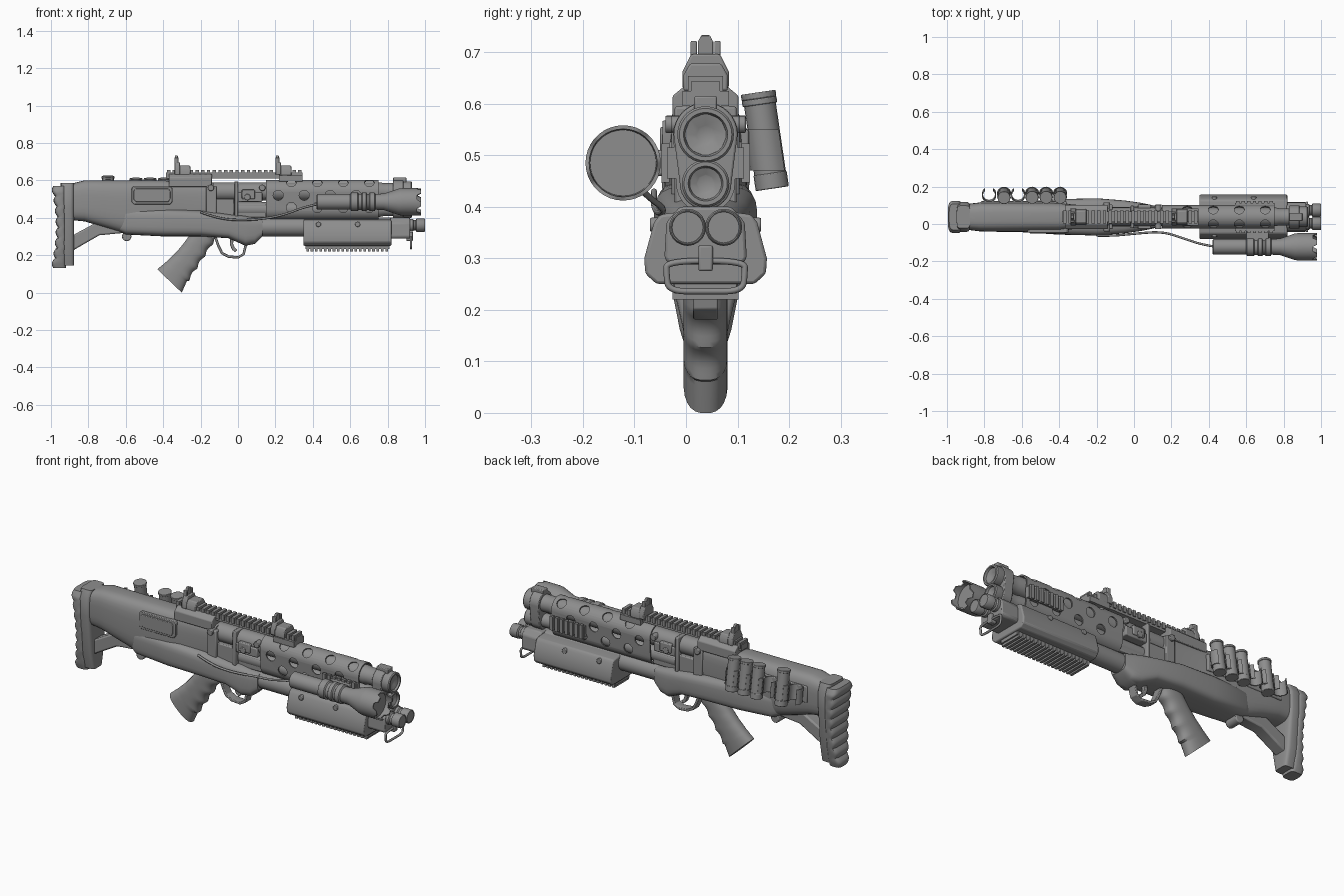
import bpy, bmesh
from math import sin, cos, pi, radians, atan2
from mathutils import Vector

if "Cube" in bpy.data.objects:
    bpy.data.objects.remove(bpy.data.objects["Cube"])

CY = 0.038  # centre plane of the gun
steel = bpy.data.materials.new("dark_steel")
steel.diffuse_color = (.27, .27, .27, 1)
steel.use_nodes = True
steel.node_tree.nodes["Principled BSDF"].inputs["Base Color"].default_value = steel.diffuse_color


def smooth(ob, angle=35):
    bpy.ops.object.select_all(action='DESELECT')
    ob.select_set(True)
    bpy.context.view_layer.objects.active = ob
    bpy.ops.object.shade_smooth_by_angle(angle=radians(angle))


def finish(name, bm, bevel=0.0):
    bmesh.ops.recalc_face_normals(bm, faces=bm.faces)
    me = bpy.data.meshes.new(name)
    bm.to_mesh(me)
    bm.free()
    me.materials.append(steel)
    ob = bpy.data.objects.new(name, me)
    bpy.context.collection.objects.link(ob)
    smooth(ob)
    if bevel:
        m = ob.modifiers.new("bevel", 'BEVEL')
        m.width, m.segments, m.limit_method = bevel, 2, 'ANGLE'
    return ob


def skin(bm, rings, caps=True):
    vs = [[bm.verts.new(p) for p in r] for r in rings]
    n = len(vs[0])
    for a, b in zip(vs, vs[1:]):
        for i in range(n):
            bm.faces.new((a[i], a[(i + 1) % n], b[(i + 1) % n], b[i]))
    if caps:
        bm.faces.new(vs[0])
        bm.faces.new(vs[-1])


def loft(name, rings, bevel=0.0):
    bm = bmesh.new()
    skin(bm, rings)
    return finish(name, bm, bevel)


def prism(name, pts, a0, a1, axis='y', bevel=0.0):
    f = {'x': lambda u, v, a: (a, u, v), 'y': lambda u, v, a: (u, a, v), 'z': lambda u, v, a: (u, v, a)}[axis]
    return loft(name, [[f(u, v, a) for u, v in pts] for a in (a0, a1)], bevel)


def mirrored(half):
    return [(CY + y, z) for y, z in half] + [(CY - y, z) for y, z in reversed(half)]


def boxes(name, items, bevel=0.0):
    bm = bmesh.new()
    for x0, x1, y0, y1, z0, z1 in items:
        skin(bm, [[(x, y0, z0), (x, y1, z0), (x, y1, z1), (x, y0, z1)] for x in (x0, x1)])
    return finish(name, bm, bevel)


def lathe(name, prof, y, z, seg=28):
    return loft(name, [[(x, y + r * cos(2 * pi * i / seg), z + r * sin(2 * pi * i / seg)) for i in range(seg)]
                       for x, r in prof])


def add_cyl(bm, p0, p1, r, seg=20):
    p0, p1 = Vector(p0), Vector(p1)
    q = (p1 - p0).to_track_quat('Z', 'Y')
    skin(bm, [[p + q @ Vector((r * cos(2 * pi * i / seg), r * sin(2 * pi * i / seg), 0)) for i in range(seg)]
              for p in (p0, p1)])


def cyl(name, p0, p1, r, seg=20, bevel=0.0):
    bm = bmesh.new()
    add_cyl(bm, p0, p1, r, seg)
    return finish(name, bm, bevel)


def oval(h1, h2, p, n=28):  # superellipse outline
    s = lambda v: abs(v) ** (2 / p) * (1 if v >= 0 else -1)
    return [(h1 * s(cos(2 * pi * (i + .5) / n)), h2 * s(sin(2 * pi * (i + .5) / n))) for i in range(n)]


def body(name, secs, p):  # loft along x from (x, z0, z1, half width)
    return loft(name, [[(x, CY + u, (z0 + z1) / 2 + v) for u, v in oval(w, (z1 - z0) / 2, p)] for x, z0, z1, w in secs])


def ribbon(name, pts, t, hw, bevel=0.003):  # flat strap following an x-z path
    P = [Vector(p) for p in pts]
    A, B = [], []
    for i, p in enumerate(P):
        d = (P[min(i + 1, len(P) - 1)] - P[max(i - 1, 0)]).normalized()
        n = Vector((-d.y, d.x)) * t / 2
        A.append(tuple(p + n))
        B.append(tuple(p - n))
    return prism(name, A + B[::-1], CY - hw, CY + hw, 'y', bevel)


def wire(name, pts, r, cyclic=False):
    cu = bpy.data.curves.new(name, 'CURVE')
    cu.dimensions, cu.bevel_depth, cu.bevel_resolution = '3D', r, 2
    cu.materials.append(steel)
    sp = cu.splines.new('NURBS')
    sp.points.add(len(pts) - 1)
    for q, p in zip(sp.points, pts):
        q.co = (*p, 1)
    sp.order_u, sp.use_cyclic_u, sp.use_endpoint_u = 3, cyclic, not cyclic
    bpy.context.collection.objects.link(bpy.data.objects.new(name, cu))


# stock, receiver and lower frame
body("stock_body", [(-.92, .39, .575, .066), (-.82, .38, .6, .078), (-.72, .35, .6, .08), (-.62, .32, .6, .08),
                    (-.4, .33, .6, .078), (-.33, .36, .592, .066), (-.13, .38, .588, .058)], 3.5)
body("lower_frame", [(-.64, .33, .43, .06), (-.6, .31, .45, .082), (-.4, .30, .45, .095), (-.2, .3, .44, .1),
                     (-.05, .29, .42, .088), (.04, .25, .41, .075), (.09, .26, .40, .065), (.13, .3, .39, .055)], 4)
ribbon("stock_strut", [(-.9, .255), (-.84, .29), (-.75, .34), (-.6, .355)], .07, .035, .008)
cyl("sling_knob", (-.595, CY - .04, .3), (-.595, CY + .04, .3), .025, bevel=.005)

# butt pad with scalloped back
pad = []
N, width = 56, [(.13, .04), (.16, .05), (.24, .066), (.45, .086), (.54, .086), (.57, .07)]
for i in range(N + 1):
    t = i / N
    z = .13 + .44 * t
    w = next(a[1] + (b[1] - a[1]) * (z - a[0]) / (b[0] - a[0]) for a, b in zip(width, width[1:]) if z <= b[0] + 1e-6)
    x0 = -.988 + .025 * sin(pi * t) - .012 * abs(sin(8 * pi * t))
    pad.append([((x0 - .92) / 2 + u, CY + v, z) for u, v in oval((-.92 - x0) / 2, w, 4, 20)])
loft("butt_pad", pad)
loft("butt_plate", [[(-.912 + u, CY + v, z) for u, v in oval(.036, w, 5, 20)]
                    for z, w in [(.145, .04), (.24, .062), (.45, .081), (.54, .081), (.585, .06)]])

# ejection port cover on the near side
for nm, d, y in (("port_frame", 0, -.046), ("port_cover", .012, -.05)):
    prism(nm, [(-.57 + d, .485 + d), (-.555 + d, .472 + d), (-.36 - d, .472 + d), (-.35 - d, .49 + d),
               (-.35 - d, .555 - d), (-.36 - d, .567 - d), (-.56 + d, .567 - d), (-.57 + d, .555 - d)], y, 0, 'y', .003)

# pistol grip with finger grooves
rings = []
for i in range(33):
    t = i / 32
    L = Vector((-.25, .32)).lerp(Vector((-.432, .125)), t)
    R = Vector((-.11, .29)).lerp(Vector((-.3, -.001)), t)
    d = (R - L).normalized()
    L += d * .012 * sin(pi * t)
    R -= d * (.012 * abs(cos(4.5 * pi * t)) if t < .8 else .012 * (1 - t) / .2)
    c, h = (L + R) / 2, (R - L) / 2
    rings.append([(c.x + h.x * u, CY + v, c.y + h.y * u) for u, v in oval(1, .043, 2.5, 24)])
loft("pistol_grip", rings)

# trigger and guard
ribbon("trigger_guard", [(-.125, .31), (-.105, .25), (-.085, .21), (-.05, .192), (0, .188), (.03, .205), (.045, .27)], .014, .024)
ribbon("trigger", [(-.03, .31), (-.035, .26), (-.025, .235), (-.01, .222)], .018, .012)

# twin barrels with hollow muzzles
for nm, z, r in (("upper_barrel", .54, .055), ("lower_barrel", .445, .046)):
    lathe(nm, [(-.2, r - .006), (.76, r - .006), (.78, r - .01), (.84, r - .01), (.87, r), (.925, r), (.93, r - .004),
               (.93, r - .012), (.91, r - .018)], CY, z)
    lathe(nm + "_bore", [(.9, r - .012), (.92, r - .013), (.913, .018), (.912, .016)], CY, z, 8)
stadium = lambda r0, r1, n=16: ([(CY + r0 * cos(pi * i / n), .54 + r0 * sin(pi * i / n)) for i in range(n + 1)] +
                                [(CY - r1 * cos(pi * i / n), .445 - r1 * sin(pi * i / n)) for i in range(n + 1)])
prism("barrel_clamp", stadium(.062, .05), .83, .885, 'x', .004)
boxes("clamp_block", [(.83, .9, CY - .022, CY + .022, .585, .615)], .004)

# perforated heat shield, cut before shading so hole edges stay sharp
out, inn = stadium(.063, .057), stadium(.056, .05)
bm = bmesh.new()
skin(bm, [[(x, y, z) for y, z in s] for x, s in ((.15, out), (.75, out), (.75, inn), (.15, inn), (.15, out))], False)
bmesh.ops.remove_doubles(bm, verts=bm.verts, dist=1e-5)
shield = finish("heat_shield", bm)
bm = bmesh.new()
for s in (-1, 1):
    for k in range(4):
        for x, z, a in ((.285, .54, 50), (.215, .52, 0), (.285, .455, 0)):
            d = Vector((0, s * cos(radians(a)), sin(radians(a))))
            c = Vector((x + .139 * k, CY, z))
            add_cyl(bm, c + d * .04, c + d * .09, .027, 18)
cutter = finish("shield_hole_cutter", bm)
m = shield.modifiers.new("holes", 'BOOLEAN')
m.operation, m.object, m.solver = 'DIFFERENCE', cutter, 'EXACT'
bpy.context.view_layer.objects.active = shield
bpy.ops.object.modifier_apply(modifier="holes")
bpy.data.objects.remove(cutter)
smooth(shield, 30)

# breech mechanism between receiver and shield
boxes("breech_block", [(-.17, -.115, CY - .066, CY + .066, .42, .57), (-.12, -.02, CY - .052, CY + .052, .41, .5),
                       (-.02, .0, CY - .06, CY + .06, .4, .595), (0, .13, CY - .058, CY + .058, .485, .535),
                       (.02, .09, CY - .066, CY + .066, .5, .55), (-.1, .15, CY - .035, CY + .035, .4, .47)], .005)
for x, z, w in ((-.145, .56, .078), (.05, .51, .07), (.13, .56, .066)):
    cyl("breech_pin", (x, CY - w, z), (x, CY + w, z), .017, 16, .003)

# top rail, bracket and clamp
prism("rail_bracket", mirrored([(.064, .565), (.064, .615), (.04, .635)]), -.37, -.14, 'x', .004)
X = [-.38 + .0305 * i for i in range(24)]
boxes("top_rail", [(-.385, .345, CY - .028, CY + .028, .61, .643), (.22, .345, CY - .045, CY + .045, .595, .625)] +
      [(x, x + .018, CY - .034, CY + .034, .622, .654) for x in X])

# flip-up sights
for nm, x in (("rear_sight", -.34), ("front_sight", .2)):
    prism(nm, mirrored([(.045, .63), (.045, .662), (.028, .696)]), x, x + .03, 'x', .004)
    prism(nm + "_base", mirrored([(.043, .625), (.043, .655), (.03, .678)]), x + .02, x + .085, 'x', .004)
    prism(nm + "_post", mirrored([(.015, .69), (.015, .72), (.008, .733)]), x + .003, x + .018, 'x', .002)
    boxes(nm + "_ears", [(x, x + .022, CY + s - .006, CY + s + .006, .68, .722) for s in (-.023, .023)], .003)

# pump tube, forend and its lower rail
cyl("pump_tube", (.08, CY, .35), (.86, CY, .35), .05, 28)
prism("forend", mirrored([(.05, .39), (.088, .385), (.1, .37), (.119, .3), (.117, .27), (.095, .25)]), .35, .82, 'x', .006)
boxes("forend_rail", [(.36, .81, CY - .06, CY + .06, .232, .255)] +
      [(.365 + .0235 * i, .379 + .0235 * i, CY - .064, CY + .064, .22, .245) for i in range(19)])
for x in (.43, .64):
    cyl("forend_bolt", (x, CY - .108, .365), (x, CY + .108, .365), .014, 14, .003)
prism("front_block", mirrored([(.05, .4), (.076, .37), (.08, .3), (.07, .288)]), .815, .92, 'x', .006)
for s in (-.035, .035):
    lathe("aiming_tube", [(.88, .034), (.935, .034), (.94, .028), (.95, .028), (.955, .036), (.995, .036), (1, .033),
                          (1, .031), (.998, .03)], CY + s, .36, 20)
boxes("loop_hinge", [(.9, .935, CY - .014, CY + .014, .275, .325)], .004)
wire("front_loop", [(.925, CY + y, z) for y, z in ((-.076, .295), (.076, .295), (.076, .27), (.072, .236), (.0, .236),
                                                  (-.072, .236), (-.076, .27))], .006, True)

# side accessory rails
for s in (-1, 1):
    ys = lambda a, b: sorted((CY + s * a, CY + s * b))
    boxes("side_rail", [(.54, .75, *ys(.05, .075), .455, .515)] +
          [(.545 + .03 * i, .563 + .03 * i, *ys(.07, .086), .447, .523) for i in range(7)])

# torch, mount and cable
torch = lathe("torch", [(.42, .036), (.425, .042), (.6, .042), (.605, .05), (.64, .05), (.645, .043), (.66, .043), (.665, .05),
                        (.685, .05), (.69, .043), (.7, .043), (.705, .05), (.73, .05), (.735, .042), (.78, .044),
                        (.86, .071), (.88, .073), (.94, .073), (.978, .073), (.978, .066), (.94, .064)], -.122, .485, 36)
for v in torch.data.vertices:
    if v.co.x > .97 and int((atan2(v.co.z - .485, v.co.y + .122) + pi) / (2 * pi) * 12 + .01) % 2:
        v.co.x -= .022
boxes("torch_mount", [(.6, .72, -.1, -.03, .46, .51)], .005)
wire("torch_cable", [(.44, -.122, .475), (.36, -.11, .46), (.26, -.075, .42), (.15, -.04, .395), (.0, -.052, .385),
                     (-.12, -.064, .4), (-.2, -.062, .43)], .006)

# side shell carrier: clips and shells leaning inwards
boxes("shell_carrier", [(-.82, -.36, .1, .122, .46, .55)], .005)
for i, x in enumerate([-.775, -.695, -.62, -.545, -.47, -.395]):
    angs = [radians(130 + 280 * k / 14) for k in range(15)]
    arc = [(x + r * cos(a), .155 + r * sin(a)) for r, A in ((.038, angs), (.033, angs[::-1])) for a in A]
    clip = prism("shell_clip", arc, .47, .55, 'z')
    for v in clip.data.vertices:
        v.co.y -= (v.co.z - .52) * .147
    if i in (1, 3, 4, 5):
        top = .622 if i == 1 else .61
        at = lambda z: (x, .155 - (z - .52) * .147, z)
        cyl("shell", at(.435), at(top - .01), .031, 20, .003)
        cyl("shell_rim", at(top - .012), at(top), .034, 20, .002)
        cyl("shell_base", at(.435), at(.465), .0325, 20, .002)
